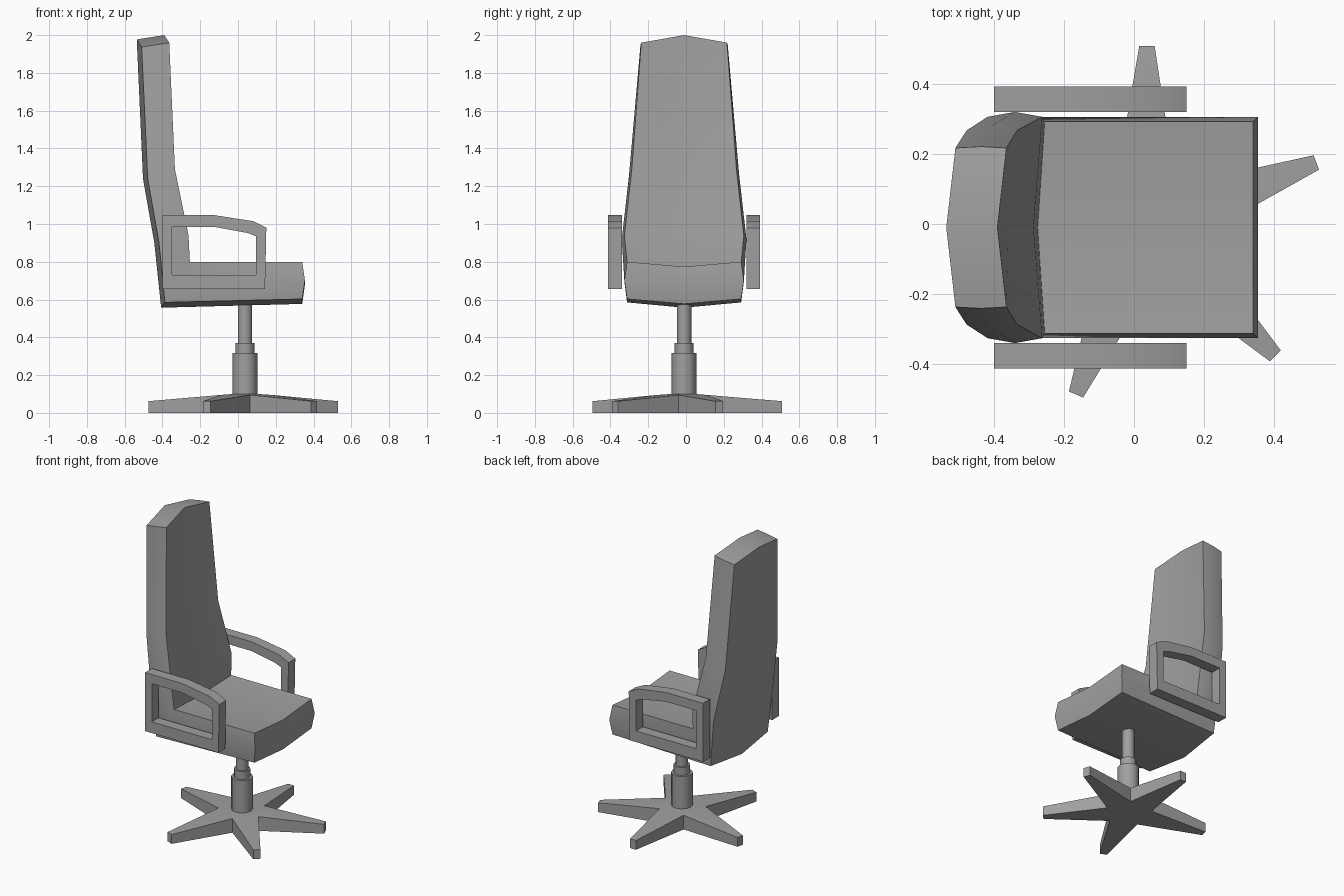
import bpy, bmesh, math
from mathutils import Vector

if "Cube" in bpy.data.objects:
    bpy.data.objects.remove(bpy.data.objects["Cube"])

grey = bpy.data.materials.new("mid_grey")
grey.use_nodes = True
grey.diffuse_color = (0.35, 0.35, 0.35, 1)
grey.node_tree.nodes["Principled BSDF"].inputs["Base Color"].default_value = grey.diffuse_color

MID_Y = -0.01            # centre line of the chair
POST_X = 0.037           # axis of the post and foot


def finish(name, bm, angle=35):
    """Turn a bmesh into a grey object, smooth except at sharp edges."""
    bmesh.ops.recalc_face_normals(bm, faces=bm.faces)
    mesh = bpy.data.meshes.new(name)
    bm.to_mesh(mesh)
    bm.free()
    mesh.materials.append(grey)
    obj = bpy.data.objects.new(name, mesh)
    bpy.context.collection.objects.link(obj)
    bpy.ops.object.select_all(action="DESELECT")
    obj.select_set(True)
    bpy.context.view_layer.objects.active = obj
    bpy.ops.object.shade_smooth_by_angle(angle=math.radians(angle))
    return obj


# Seat and back: one dished cushion section swept from headrest to seat front.
# Each station: inner corner, outer corner, shift of the centre line, half width
stations = [
    ((-0.364, 1.96), (-0.51, 1.937), (-0.026, 0.04), 0.227),
    ((-0.334, 1.29), (-0.478, 1.24), (-0.025, 0.0), 0.277),
    ((-0.262, 0.94), (-0.418, 0.90), (-0.025, 0.0), 0.316),
    ((-0.255, 0.80), (-0.387, 0.585), (-0.02, -0.028), 0.302),
    ((0.34, 0.80), (0.34, 0.603), (0.0, -0.026), 0.302),
]
bm = bmesh.new()
rings = []
for i, (inner, outer, shift, half) in enumerate(stations):
    a, b, s = Vector(inner), Vector(outer), Vector(shift)
    m = (a + b) / 2
    bulge = 0.004 if i == 0 else 0.014
    if i == len(stations) - 1:
        m.x += 0.014
    section = [(a, -half), (a + s, 0), (a, half), (m, half + bulge),
               (b, half), (b + s, 0), (b, -half), (m, -half - bulge)]
    rings.append([bm.verts.new((p.x, MID_Y + y, p.y)) for p, y in section])
for r, q in zip(rings, rings[1:]):
    for k in range(8):
        n = (k + 1) % 8
        bm.faces.new((r[k], r[n], q[n], q[k]))
# Both ends close with four quads around a middle vertex
for r in (rings[0], rings[-1]):
    c = bm.verts.new((r[3].co + r[7].co) / 2)
    if r is rings[0]:
        c.co = (r[1].co + r[5].co) / 2
    else:
        c.co.z += stations[-1][2][1]
    for k in (1, 3, 5, 7):
        bm.faces.new((c, r[k], r[(k + 1) % 8], r[(k + 2) % 8]))
finish("seat_and_back", bm)

# Armrests: closed loop frames
outer_loop = [(-0.40, 0.655), (-0.40, 1.047), (-0.127, 1.047),
              (0.08, 1.015), (0.15, 0.98), (0.143, 0.655)]
inner_loop = [(-0.35, 0.73), (-0.35, 0.985), (-0.127, 0.985),
              (0.053, 0.952), (0.095, 0.935), (0.095, 0.73)]
for name, side in (("left_armrest", 1), ("right_armrest", -1)):
    bm = bmesh.new()
    loops = []
    for pts, dist in ((outer_loop, 0.33), (outer_loop, 0.402),
                      (inner_loop, 0.402), (inner_loop, 0.33)):
        loops.append([bm.verts.new((x, MID_Y + side * dist, z)) for x, z in pts])
    for j in range(4):
        p, q = loops[j], loops[(j + 1) % 4]
        for k in range(6):
            n = (k + 1) % 6
            bm.faces.new((p[k], p[n], q[n], q[k]))
    finish(name, bm)


# Post: three stacked cylinders
def cylinder(name, radius, z0, z1):
    bm = bmesh.new()
    bmesh.ops.create_cone(bm, cap_ends=True, segments=12, radius1=radius,
                          radius2=radius, depth=z1 - z0)
    bmesh.ops.translate(bm, verts=bm.verts, vec=(POST_X, MID_Y, (z0 + z1) / 2))
    finish(name, bm)


cylinder("post_sleeve", 0.066, 0.08, 0.317)
cylinder("post_collar", 0.05, 0.317, 0.37)
cylinder("post_tube", 0.038, 0.37, 0.62)

# Foot: five tapering legs meeting in a star
angles = [math.radians(d) for d in (21, 90, 168, 247, 315)]
bm = bmesh.new()
top, bottom = [], []


def add_point(x, y, z):
    top.append(bm.verts.new((POST_X + x, MID_Y + y, z)))
    bottom.append(bm.verts.new((POST_X + x, MID_Y + y, 0)))


for i, a in enumerate(angles):
    for w in (-0.022, 0.022):
        along = Vector((math.cos(a), math.sin(a))) * 0.518
        across = Vector((-math.sin(a), math.cos(a))) * w
        add_point(*(along + across), 0.062)
    following = angles[(i + 1) % 5] + (math.tau if i == 4 else 0)
    valley = (a + following) / 2
    add_point(math.cos(valley) * 0.145, math.sin(valley) * 0.145, 0.095)
count = len(top)
for verts, z in ((top, 0.105), (bottom, 0)):
    hub = bm.verts.new((POST_X, MID_Y, z))
    for i in range(5):
        t = 3 * i
        bm.faces.new((hub, verts[t - 1], verts[t], verts[t + 1]))
        bm.faces.new((hub, verts[t + 1], verts[t + 2]))
for k in range(count):
    n = (k + 1) % count
    bm.faces.new((top[k], top[n], bottom[n], bottom[k]))
finish("star_foot", bm, 25)
